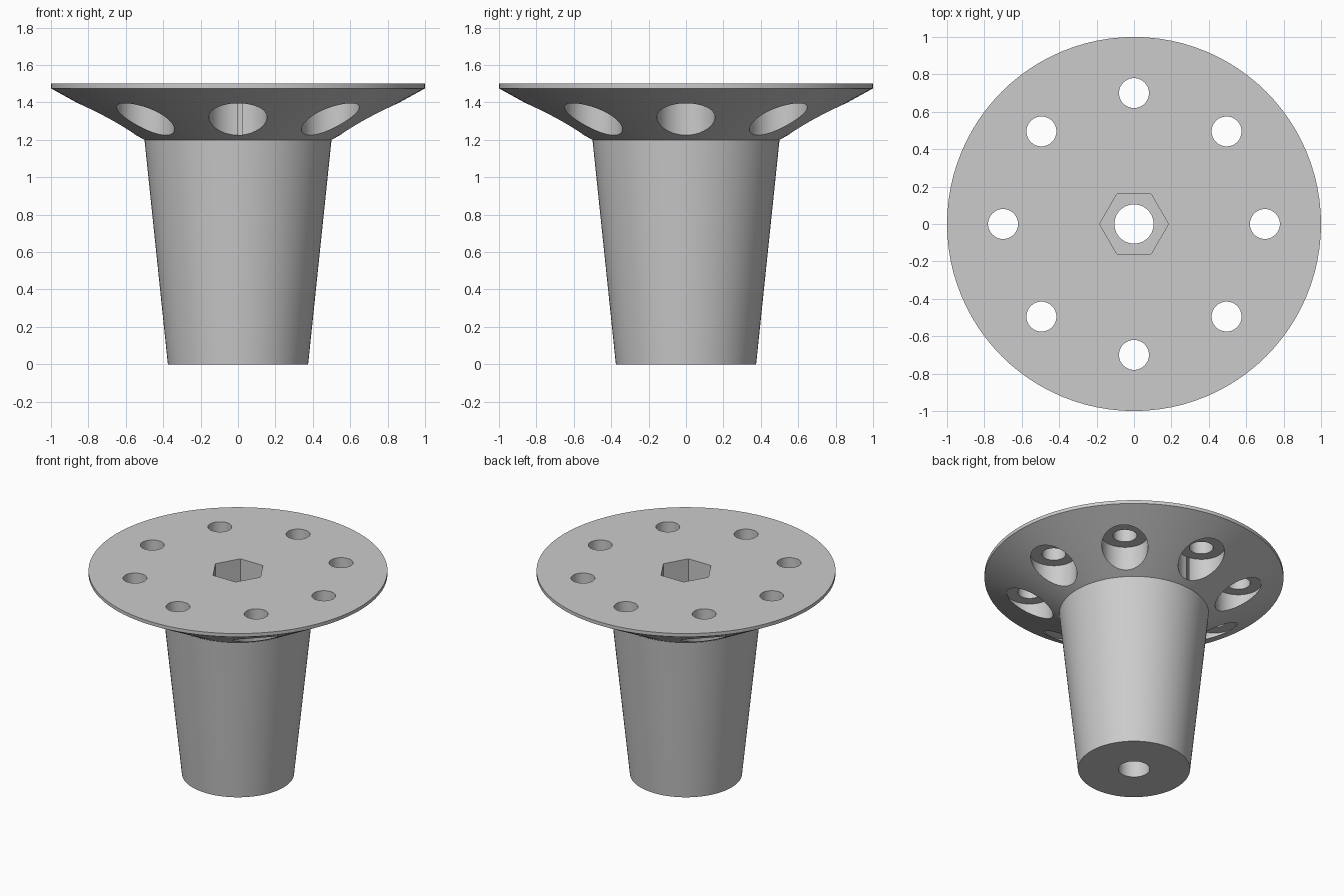
import bpy, bmesh
from math import cos, sin, pi, radians
from mathutils import Matrix

if "Cube" in bpy.data.objects:
    bpy.data.objects.remove(bpy.data.objects["Cube"], do_unlink=True)

grey = bpy.data.materials.new("plain_grey")
grey.use_nodes = True
colour = (0.6, 0.6, 0.6, 1)
grey.diffuse_color = colour
grey.node_tree.nodes["Principled BSDF"].inputs["Base Color"].default_value = colour


def make_object(name, bm):
    bmesh.ops.recalc_face_normals(bm, faces=bm.faces)
    mesh = bpy.data.meshes.new(name)
    bm.to_mesh(mesh)
    bm.free()
    mesh.materials.append(grey)
    obj = bpy.data.objects.new(name, mesh)
    bpy.context.collection.objects.link(obj)
    return obj


def add_cylinder(bm, x, y, radius, bottom, top, sides):
    place = Matrix.Translation((x, y, (bottom + top) / 2))
    bmesh.ops.create_cone(bm, cap_ends=True, segments=sides, radius1=radius,
                          radius2=radius, depth=top - bottom, matrix=place)


def cut(target, name, bm):
    cutter = make_object(name, bm)
    cutter.hide_render = True
    mod = target.modifiers.new(name, 'BOOLEAN')
    mod.operation = 'DIFFERENCE'
    mod.solver = 'EXACT'
    mod.object = cutter
    bpy.context.view_layer.objects.active = target
    bpy.ops.object.modifier_apply(modifier=name)
    bpy.data.objects.remove(cutter, do_unlink=True)


# Tapered stem flaring into a thin-rimmed round flange
SIDES = 96
profile = [(0.375, 0), (0.5, 1.2), (1, 1.475), (1, 1.5)]
bm = bmesh.new()
rings = [[bm.verts.new((r * cos(2 * pi * i / SIDES), r * sin(2 * pi * i / SIDES), z))
          for i in range(SIDES)] for r, z in profile]
for low, high in zip(rings, rings[1:]):
    for i in range(SIDES):
        j = (i + 1) % SIDES
        bm.faces.new((low[i], low[j], high[j], high[i]))
bm.faces.new(rings[0][::-1])
bm.faces.new(rings[-1])
body = make_object("flanged_stem", bm)

# Eight bolt holes and the centre bore, right through
bm = bmesh.new()
add_cylinder(bm, 0, 0, 0.105, -0.1, 1.6, 48)
for k in range(8):
    a = k * pi / 4
    add_cylinder(bm, 0.7 * cos(a), 0.7 * sin(a), 0.08, 1.0, 1.6, 48)
cut(body, "through_holes", bm)

# Bolt head recesses from below
bm = bmesh.new()
for k in range(8):
    a = k * pi / 4
    add_cylinder(bm, 0.7 * cos(a), 0.7 * sin(a), 0.155, 1.0, 1.4, 48)
cut(body, "bolt_recesses", bm)

# Hexagonal nut pocket, with corners on the x axis
bm = bmesh.new()
bmesh.ops.create_circle(bm, cap_ends=True, segments=6, radius=0.184)
bmesh.ops.rotate(bm, verts=bm.verts, matrix=Matrix.Rotation(radians(30), 3, 'Z'))
corner = max(v.co.x for v in bm.verts)
if corner < 0.18:
    bmesh.ops.rotate(bm, verts=bm.verts, matrix=Matrix.Rotation(radians(30), 3, 'Z'))
bmesh.ops.translate(bm, verts=bm.verts, vec=(0, 0, 1.2))
sweep = bmesh.ops.extrude_face_region(bm, geom=bm.faces[:])
top = [g for g in sweep["geom"] if isinstance(g, bmesh.types.BMVert)]
bmesh.ops.translate(bm, verts=top, vec=(0, 0, 0.4))
cut(body, "nut_pocket", bm)

# Smooth round walls, crisp rims
bpy.ops.object.select_all(action='DESELECT')
body.select_set(True)
bpy.context.view_layer.objects.active = body
bpy.ops.object.shade_smooth_by_angle(angle=radians(20))
